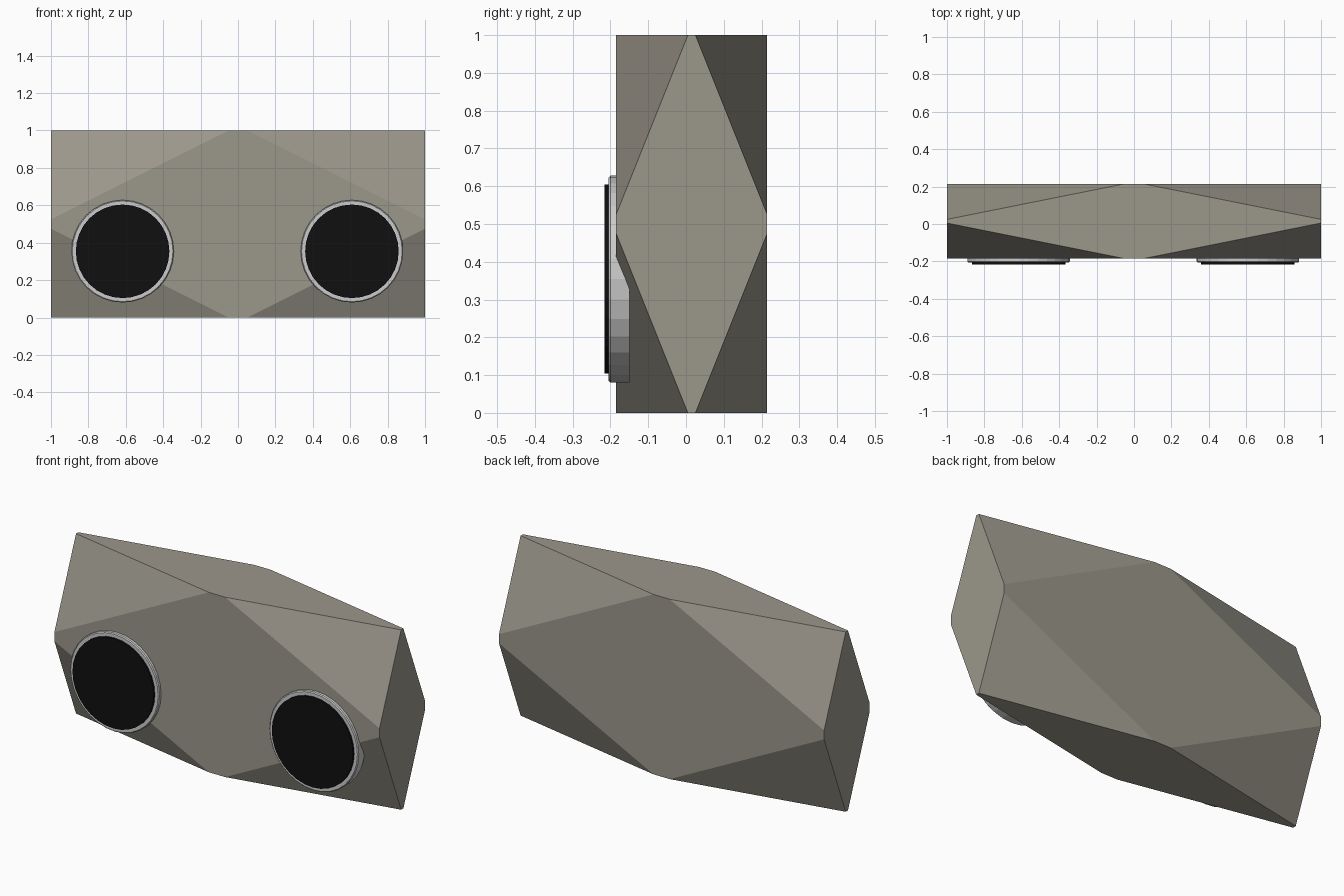
import bpy, bmesh
from mathutils import Matrix, Vector
from math import radians

if "Cube" in bpy.data.objects:
    bpy.data.objects.remove(bpy.data.objects["Cube"])


def material(name, color):
    m = bpy.data.materials.new(name)
    m.diffuse_color = (*color, 1)
    m.use_nodes = True
    m.node_tree.nodes["Principled BSDF"].inputs["Base Color"].default_value = m.diffuse_color
    return m


def add_object(name, bm, mat=None):
    bmesh.ops.recalc_face_normals(bm, faces=bm.faces)
    mesh = bpy.data.meshes.new(name)
    bm.to_mesh(mesh)
    bm.free()
    ob = bpy.data.objects.new(name, mesh)
    bpy.context.collection.objects.link(ob)
    if mat:
        mesh.materials.append(mat)
    return ob


def disc(name, x, y_front, y_back, r_front, r_back, mat=None):
    # short cylinder facing -y
    bm = bmesh.new()
    rot = Matrix.Rotation(radians(90), 4, 'X')
    place = Matrix.Translation((x, (y_front + y_back) / 2, 0.354))
    bmesh.ops.create_cone(bm, cap_ends=True, segments=32, radius1=r_back,
                          radius2=r_front, depth=y_back - y_front, matrix=place @ rot)
    return add_object(name, bm, mat)


tan = material("tan", (0.33, 0.31, 0.26))
black = material("black", (0.005, 0.005, 0.005))

# body: box with every corner cut off almost to the edge midpoints
half = Vector((1.0, 0.2, 0.5))
centre = Vector((0, 0.015, 0.5))
bm = bmesh.new()
for axis in range(3):
    for a in (-1, 1):
        for b in (-1, 1):
            for c in (-0.05, 0.05):
                p = Vector((a, a, a))
                p[axis] = c
                p[(axis + 1) % 3] = a
                p[(axis + 2) % 3] = b
                bm.verts.new(p * half + centre)
bmesh.ops.convex_hull(bm, input=bm.verts)
bmesh.ops.dissolve_limit(bm, angle_limit=radians(1), verts=bm.verts, edges=bm.edges)
add_object("body", bm, tan)

# two round fittings: grey rim with a black disc on its front
for side, x in (("left", -0.617), ("right", 0.609)):
    disc(side + "_rim", x, -0.2, -0.15, 0.274, 0.274)
    disc(side + "_rim_edge", x, -0.205, -0.2, 0.269, 0.274)
    disc(side + "_disc", x, -0.216, -0.2, 0.25, 0.25, black)
